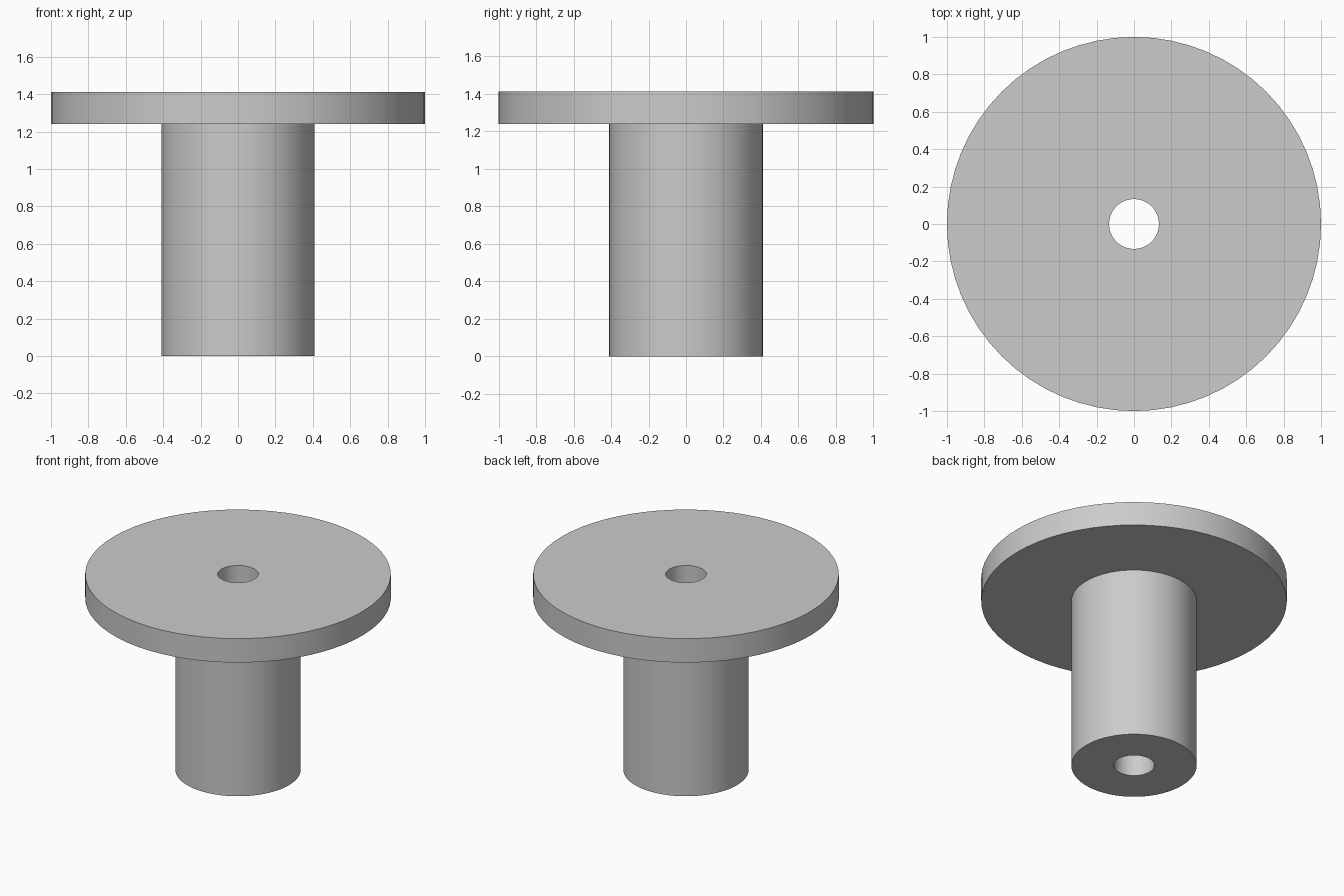
import bpy, bmesh, math

cube = bpy.data.objects.get("Cube")
if cube:
    bpy.data.objects.remove(cube, do_unlink=True)

SEGMENTS = 64
BORE, SHAFT, FLANGE = 0.133, 0.41, 1.0
STEP, TOP = 1.24, 1.413

# Plain grey metal
grey = bpy.data.materials.new("plain_grey")
grey.use_nodes = True
colour = (0.6, 0.6, 0.6, 1)
grey.diffuse_color = colour
grey.node_tree.nodes["Principled BSDF"].inputs["Base Color"].default_value = colour

# Closed half section: bore, shaft, flange
profile = [(BORE, 0), (SHAFT, 0), (SHAFT, STEP),
           (FLANGE, STEP), (FLANGE, TOP), (BORE, TOP)]

# Turn the section around the z axis
bm = bmesh.new()
verts = [bm.verts.new((r, 0, z)) for r, z in profile]
edges = [bm.edges.new((v, verts[(i + 1) % len(verts)])) for i, v in enumerate(verts)]
bmesh.ops.spin(bm, geom=verts + edges, cent=(0, 0, 0), axis=(0, 0, 1),
               angle=math.tau, steps=SEGMENTS, use_merge=False)
bmesh.ops.remove_doubles(bm, verts=bm.verts[:], dist=0.0001)
bmesh.ops.recalc_face_normals(bm, faces=bm.faces[:])

mesh = bpy.data.meshes.new("flanged_bushing")
bm.to_mesh(mesh)
bm.free()
mesh.materials.append(grey)

bushing = bpy.data.objects.new("flanged_bushing", mesh)
bpy.context.collection.objects.link(bushing)

# Round walls smooth, rims sharp
bpy.ops.object.select_all(action="DESELECT")
bushing.select_set(True)
bpy.context.view_layer.objects.active = bushing
bpy.ops.object.shade_smooth_by_angle(angle=math.radians(30))
